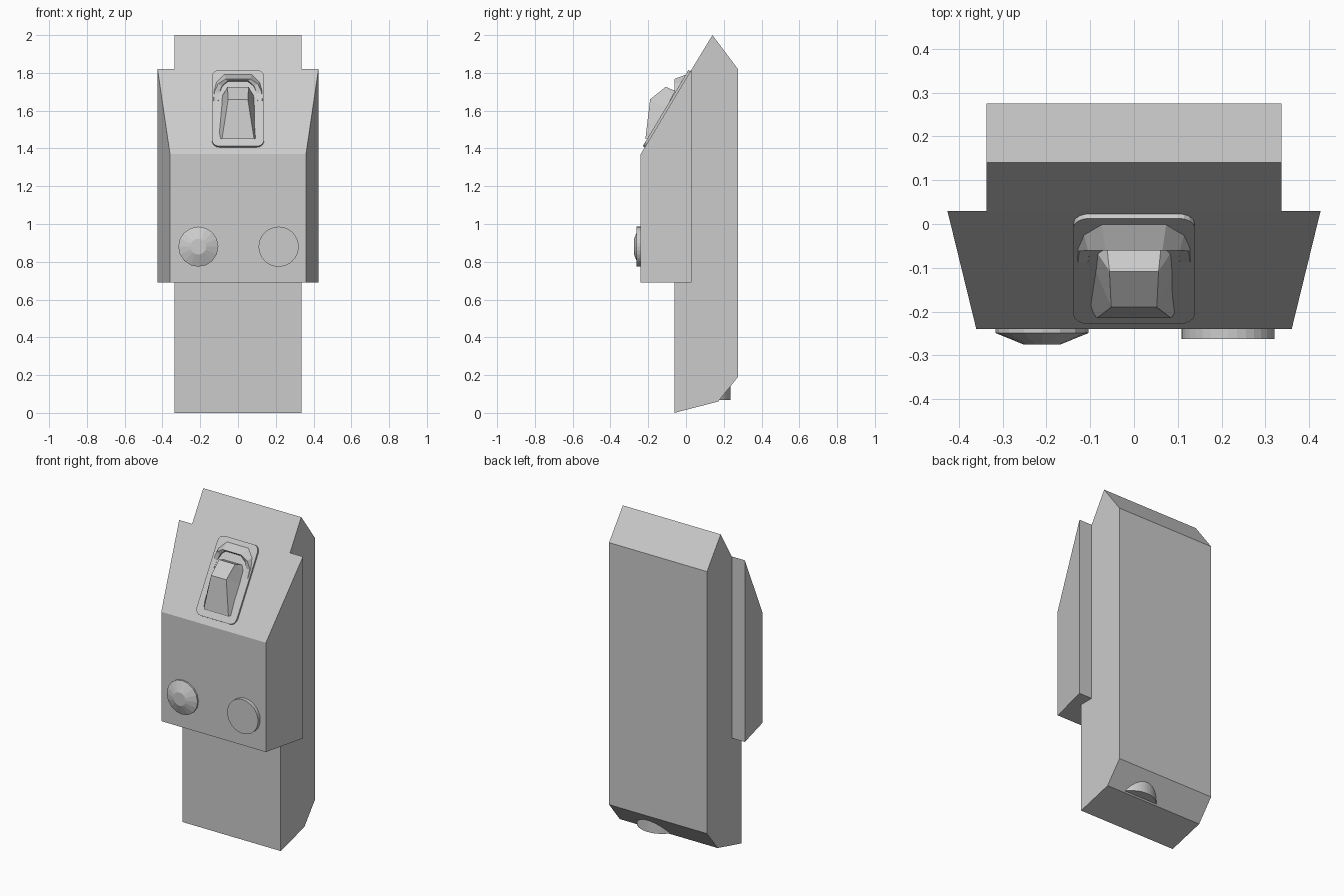
import bpy, bmesh, math

if "Cube" in bpy.data.objects:
    bpy.data.objects.remove(bpy.data.objects["Cube"])


def mesh_object(name, verts, faces):
    me = bpy.data.meshes.new(name)
    me.from_pydata(verts, [], faces)
    bm = bmesh.new()
    bm.from_mesh(me)
    bmesh.ops.recalc_face_normals(bm, faces=bm.faces)
    bm.to_mesh(me)
    bm.free()
    ob = bpy.data.objects.new(name, me)
    bpy.context.collection.objects.link(ob)
    return ob


def loft(name, rings, closed=False):
    """Skin equal-length closed rings; cap the ends, or join last to first."""
    n, m = len(rings[0]), len(rings)
    verts = [p for r in rings for p in r]
    faces = []
    for i in range(m if closed else m - 1):
        a, b = i * n, (i + 1) % m * n
        faces += [(a + j, a + (j + 1) % n, b + (j + 1) % n, b + j) for j in range(n)]
    if not closed:
        faces += [tuple(range(n)), tuple(range((m - 1) * n, m * n))]
    return mesh_object(name, verts, faces)


def circle(x, z, r, y, n):
    return [(x + r * math.cos(2 * math.pi * k / n), y, z + r * math.sin(2 * math.pi * k / n))
            for k in range(n)]


def on_slope(x, z, lift):
    """Point on the sloped front face, raised along its normal."""
    y = -0.24 + (z - 1.37) * 0.6
    return (x, y - 0.857 * lift, z + 0.514 * lift)


# Main body: side profile extruded across x (front top is tucked under the cover)
profile = [(-0.062, 0), (0.17, 0.06), (0.275, 0.19), (0.275, 1.82), (0.14, 2.0),
           (0.03, 1.819), (-0.062, 1.6)]
loft("body", [[(x, y, z) for y, z in profile] for x in (-0.337, 0.337)])

# Front cover: tapered housing with a sloped top
loft("front_cover", [
    [(-0.426, 0.03, 0.69), (0.426, 0.03, 0.69), (0.36, -0.24, 0.69), (-0.36, -0.24, 0.69)],
    [(-0.426, 0.03, 1.82), (0.426, 0.03, 1.82), (0.36, -0.24, 1.37), (-0.36, -0.24, 1.37)]])

# Domed knob and flat button
loft("domed_knob", [circle(-0.21, 0.88, r, y, 16) for r, y in
                    ((0.106, -0.235), (0.106, -0.249), (0.042, -0.275))])
loft("flat_button", [circle(0.215, 0.88, 0.106, y, 32) for y in (-0.235, -0.262)])

# Switch plate: thin rounded rectangle on the slope
outline = []
for cx, cz, start in ((0.1, 1.775, 0), (-0.1, 1.775, 90), (-0.1, 1.44, 180), (0.1, 1.44, 270)):
    for k in range(5):
        a = math.radians(start + 22.5 * k)
        outline.append((cx + 0.038 * math.cos(a), cz + 0.034 * math.sin(a)))
loft("switch_plate", [[on_slope(x, z, h) for x, z in outline] for h in (-0.005, 0.012)])

# Hood: arch around the top of the lever (outer base, outer lip, inner lip, inner base)
half = [
    ((0.135, -0.070, 1.65), (0.128, -0.088, 1.65), (0.105, -0.088, 1.65), (0.100, -0.070, 1.65)),
    ((0.135, -0.040, 1.70), (0.125, -0.062, 1.70), (0.102, -0.062, 1.69), (0.098, -0.045, 1.69)),
    ((0.118, -0.010, 1.755), (0.105, -0.060, 1.742), (0.085, -0.055, 1.73), (0.08, -0.02, 1.73)),
    ((0.075, 0.010, 1.795), (0.065, -0.060, 1.768), (0.055, -0.050, 1.757), (0.05, -0.005, 1.752)),
]
arch = half + [tuple((-x, y, z) for x, y, z in s) for s in reversed(half)]
loft("switch_hood", arch)

# Lever: faceted wedge; each section is (front half width, y, z, back half width, y, z)
sections = [(0.085, -0.215, 1.45, 0.105, -0.185, 1.46),
            (0.052, -0.190, 1.66, 0.090, -0.100, 1.61),
            (0.056, -0.108, 1.726, 0.088, -0.060, 1.67),
            (0.065, -0.020, 1.69, 0.080, -0.020, 1.68)]
loft("switch_lever", [[(-fw, fy, fz), (fw, fy, fz), (bw, by, bz), (-bw, by, bz)]
                      for fw, fy, fz, bw, by, bz in sections])

# Small round peg emerging from the lower back chamfer
peg = [(0.10 + 0.144 * math.cos(math.pi * k / 24), 0.091 + 0.144 * math.sin(math.pi * k / 24))
       for k in range(25)]
loft("bottom_peg", [[(x, y, z) for x, y in peg] for z in (0.068, 0.14)])
